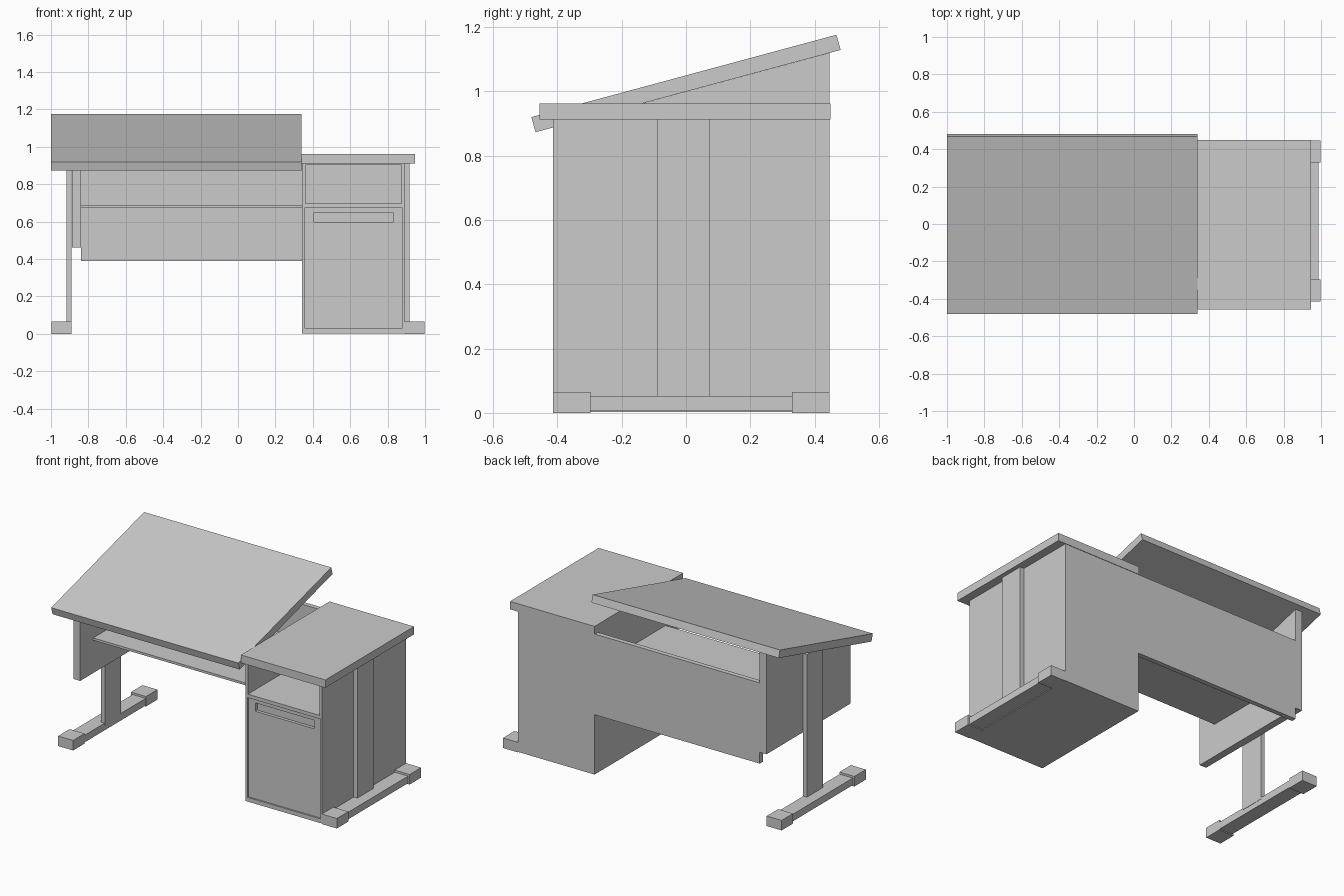
import bpy, bmesh

if "Cube" in bpy.data.objects:
    bpy.data.objects.remove(bpy.data.objects["Cube"])


def prism(name, profile, x0, x1):
    """Extrude a (y, z) profile along x."""
    bm = bmesh.new()
    face = bm.faces.new([bm.verts.new((x0, y, z)) for y, z in profile])
    ext = bmesh.ops.extrude_face_region(bm, geom=[face])
    verts = [g for g in ext["geom"] if isinstance(g, bmesh.types.BMVert)]
    bmesh.ops.translate(bm, verts=verts, vec=(x1 - x0, 0, 0))
    bmesh.ops.recalc_face_normals(bm, faces=bm.faces)
    mesh = bpy.data.meshes.new(name)
    bm.to_mesh(mesh)
    bm.free()
    obj = bpy.data.objects.new(name, mesh)
    bpy.context.collection.objects.link(obj)
    return obj


def box(name, x, y, z):
    x0, x1 = sorted(x)
    return prism(name, [(y[0], z[0]), (y[1], z[0]), (y[1], z[1]), (y[0], z[1])], x0, x1)


def cut(obj, name, x, y, z):
    """Subtract a hidden box from obj."""
    cutter = box(name, x, y, z)
    cutter.hide_render = True
    cutter.hide_viewport = True
    mod = obj.modifiers.new(name, 'BOOLEAN')
    mod.operation = 'DIFFERENCE'
    mod.solver = 'EXACT'
    mod.object = cutter


FRONT, BACK = -0.413, 0.446


def under(y):
    """Height of the underside of the sloping top."""
    return 0.873 + (y + 0.468) * 0.2695


# Sloping drawing top and flat side top
prism("tilted_top", [(-0.468, 0.873), (0.481, 1.129), (0.468, 1.176), (-0.481, 0.920)], -1.0, 0.34)
box("cabinet_top", (0.34, 0.945), (-0.456, 0.449), (0.912, 0.963))

# Left side panel, cut to the slope of the top
prism("side_panel", [(FRONT, 0.463), (BACK, 0.463), (BACK, under(BACK)), (FRONT, under(FRONT))],
      -0.888, -0.84)

# Back panel and shelf between side panel and cabinet
box("back_panel", (-0.84, 0.342), (0.415, BACK), (0.39, 0.912))
box("under_shelf", (-0.84, 0.342), (-0.28, 0.415), (0.675, 0.69))

# Cabinet with open compartment and door opening
cabinet = box("cabinet", (0.342, 0.89), (FRONT, BACK), (0.003, 0.912))
cut(cabinet, "compartment_cutter", (0.36, 0.874), (-0.5, 0.42), (0.698, 0.902))
cut(cabinet, "door_recess_cutter", (0.358, 0.878), (-0.5, FRONT + 0.01), (0.03, 0.675))
cut(cabinet, "handle_cutter", (0.406, 0.83), (-0.5, FRONT + 0.03), (0.596, 0.65))

# Feet and posts on both sides
for side, s, post_top in (("left", -1, under(-0.09)), ("right", 1, 0.912)):
    box(side + "_foot_bar", (s * 0.892, s * 0.986), (-0.36, 0.39), (0.006, 0.052))
    for end, y in (("front", (FRONT - 0.001, -0.297)), ("back", (0.33, BACK + 0.001))):
        box(f"{side}_{end}_foot_pad", (s * 0.89, s * 0.997), y, (0.0, 0.065))
    box(side + "_post", (s * 0.89, s * 0.918), (-0.09, 0.075), (0.04, post_top))
